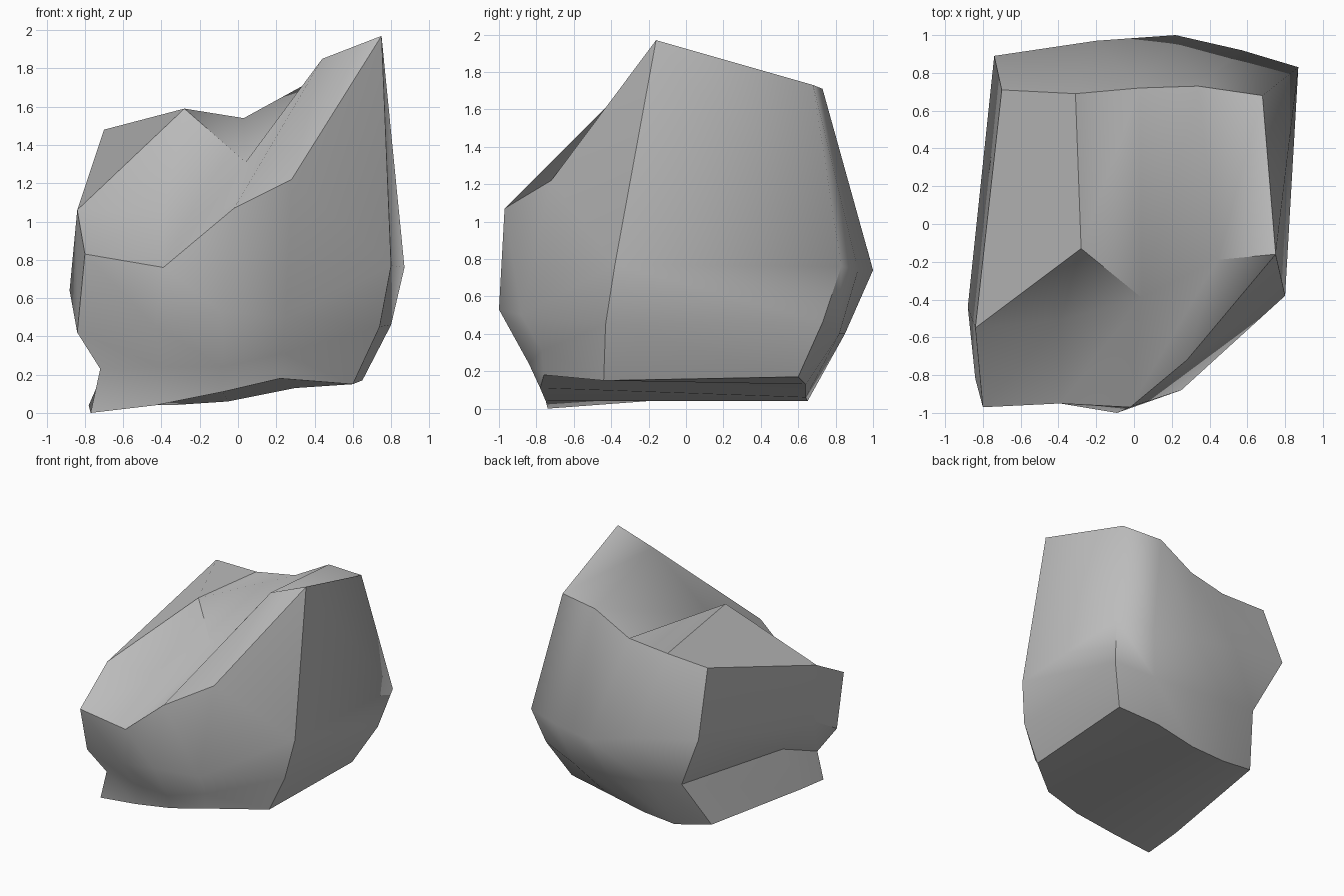
import bpy
import bmesh
from math import radians

default_cube = bpy.data.objects.get("Cube")
if default_cube:
    bpy.data.objects.remove(default_cube, do_unlink=True)

CM = 0.01  # outlines are written in hundredths of a unit
SHARP_ANGLE = radians(40)

# Outlines run: right side, front from right to left, back from left to right
RIM = [(-84, -55, 106),
       (-80, -97, 83), (-39, -95, 76), (-2, -97, 107), (28, -72, 122), (75, -16, 197),
       (68, 68, 173), (34, 73, 171), (3, 72, 154), (-31, 69, 149), (-70, 71, 148)]
BULGE = [(-88, -44, 64),
         (-84, -82, 42), (-43, -94, 45), (-9, -100, 53), (25, -88, 50), (80, -38, 77),
         (87, 83, 76), (57, 92, 74), (22, 100, 74), (-20, 97, 85), (-74, 89, 95)]
WAIST = [(-64, -38, 36),
         (-72, -73, 23), (-40, -81, 24), (-8, -84, 24), (23, -77, 31), (74, -43, 45),
         (80, 73, 46), (48, 82, 40), (12, 85, 40), (-23, 84, 44), (-52, 80, 48)]
FOOT = [(-78, -43, 4),
        (-77, -74, 0), (-43, -75, 4), (-8, -78, 11), (22, -76, 18), (60, -44, 15),
        (65, 60, 17), (30, 64, 13), (-5, 64, 6), (-35, 65, 4), (-66, 60, 10)]
# Points of the step across the top
STEP_LOW, STEP_PEAK = (-39, -51, 104), (-28, -13, 159)
SADDLE, SHOULDER = (4, -39, 131), (44, -19, 185)


def make_material(name, color):
    material = bpy.data.materials.new(name)
    material.use_nodes = True
    material.diffuse_color = color
    shader = next(n for n in material.node_tree.nodes if n.type == 'BSDF_PRINCIPLED')
    shader.inputs["Base Color"].default_value = color
    shader.inputs["Roughness"].default_value = 0.9
    return material


def add_point(bm, point):
    return bm.verts.new([value * CM for value in point])


def bridge(bm, upper, lower):
    """Join two outlines of equal length with a band of quads."""
    count = len(upper)
    for i in range(count):
        j = (i + 1) % count
        bm.faces.new((upper[i], lower[i], lower[j], upper[j]))


def strip(bm, near, far):
    """Join two open rows of equal length with quads."""
    for i in range(len(near) - 1):
        corners = (near[i], near[i + 1], far[i + 1], far[i])
        bm.faces.new(tuple(dict.fromkeys(corners)))


bm = bmesh.new()

# Side walls
rings = [[add_point(bm, p) for p in ring] for ring in (RIM, BULGE, WAIST, FOOT)]
for upper, lower in zip(rings, rings[1:]):
    bridge(bm, upper, lower)

# Top: sloping front ledge, steep step, and the plateau behind it
rim, foot = rings[0], rings[-1]
side, front, back = rim[0], rim[1:6], rim[:5:-1]
step_low, step_peak, saddle, shoulder = [
    add_point(bm, p) for p in (STEP_LOW, STEP_PEAK, SADDLE, SHOULDER)]
strip(bm, front, [side, step_low, saddle, shoulder, front[-1]])
bm.faces.new((step_low, saddle, step_peak, side))
bm.faces.new((step_peak, back[1], back[0], side))
strip(bm, [step_peak, saddle, shoulder, front[-1]], back[1:])

# Underside
strip(bm, foot[:5:-1], foot[1:6])
bm.faces.new((foot[0], foot[1], foot[-1]))

bmesh.ops.recalc_face_normals(bm, faces=bm.faces[:])

# Smooth shading with sharp creases; the worn folds stay soft
worn_folds = [bm.edges.get(pair) for pair in (
    (side, step_low), (step_low, saddle), (saddle, shoulder),
    (saddle, back[2]), (back[4], rings[1][6]))]
for face in bm.faces:
    face.smooth = True
for edge in bm.edges:
    edge.smooth = edge in worn_folds or edge.calc_face_angle() < SHARP_ANGLE

mesh = bpy.data.meshes.new("rock")
bm.to_mesh(mesh)
bm.free()
mesh.materials.append(make_material("stone grey", (0.5, 0.5, 0.5, 1.0)))

rock = bpy.data.objects.new("rock", mesh)
bpy.context.collection.objects.link(rock)
